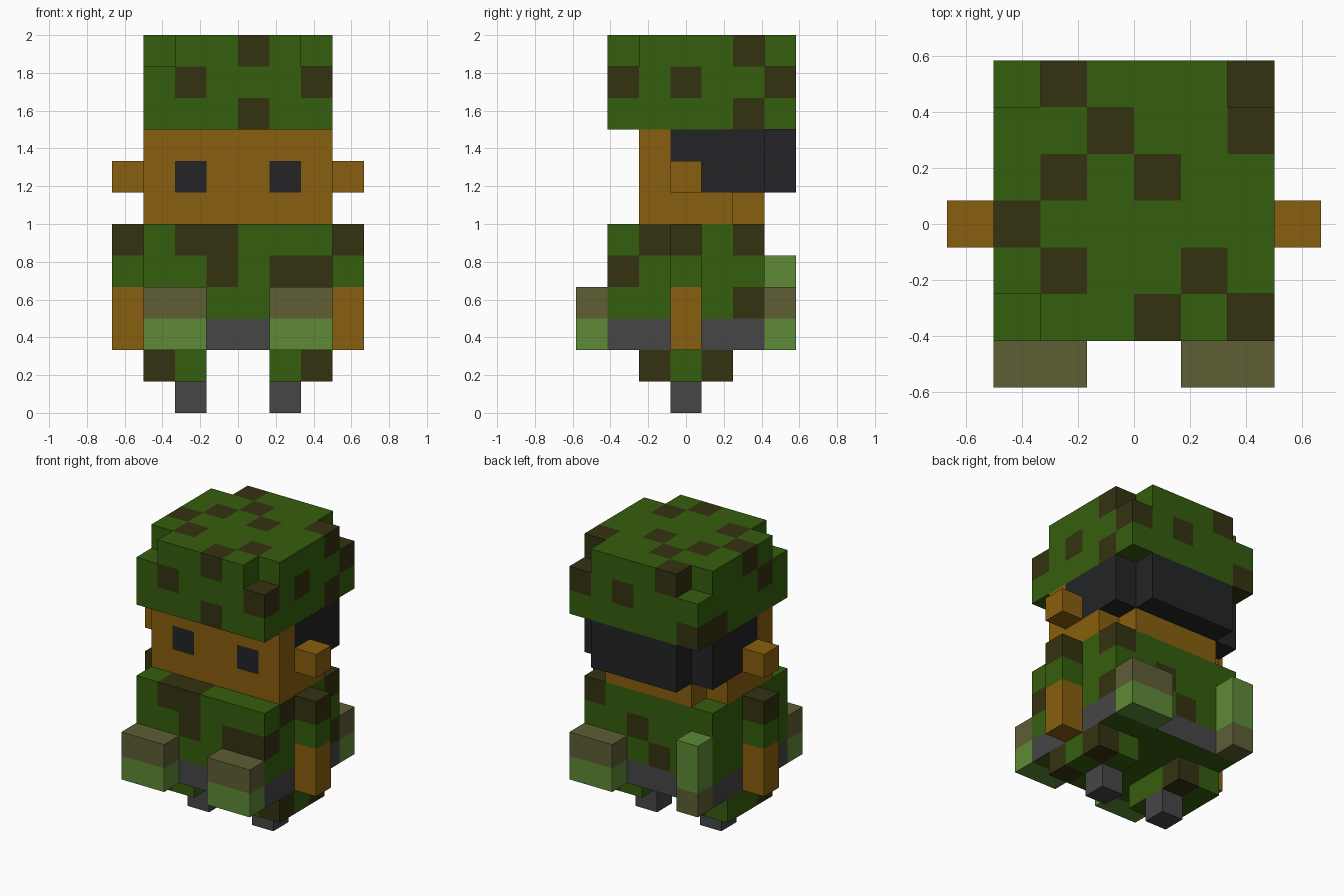
import bpy
import bmesh
from itertools import product
from mathutils import Vector

cube = bpy.data.objects.get("Cube")
if cube:
    bpy.data.objects.remove(cube, do_unlink=True)

U = 1 / 6  # edge length of one block


def linear(c):
    c /= 255
    return c / 12.92 if c <= 0.04045 else ((c + 0.055) / 1.055) ** 2.4


def material(name, rgb):
    mat = bpy.data.materials.new(name)
    col = (*[linear(c) for c in rgb], 1)
    mat.diffuse_color = col
    mat.use_nodes = True
    bsdf = mat.node_tree.nodes["Principled BSDF"]
    bsdf.inputs["Base Color"].default_value = col
    bsdf.inputs["Roughness"].default_value = 0.9
    return mat


GREEN = material("camo_green", (53, 94, 14))
BROWN = material("camo_brown", (52, 50, 16))
SKIN = material("skin", (137, 95, 14))
DARK = material("hair_black", (35, 36, 38))
KHAKI = material("pouch_khaki", (94, 94, 54))
LIME = material("pouch_lime", (94, 138, 54))
GRAY = material("belt_gray", (70, 70, 70))


def box(x0, x1, y0, y1, z0, z1):
    """Set of block cells, end indices included."""
    return set(product(range(x0, x1 + 1), range(y0, y1 + 1), range(z0, z1 + 1)))


DIRS = [Vector(d) for d in ((1, 0, 0), (-1, 0, 0), (0, 1, 0),
                            (0, -1, 0), (0, 0, 1), (0, 0, -1))]


def part(name, cells, base, accent=None, spots=(), under=None):
    """Outer skin of a group of blocks; spots take the accent colour,
    downward faces take the under colour."""
    bm = bmesh.new()
    for cell in sorted(cells):
        mid = Vector(cell) + Vector((0.5, -3.0, 0.5))
        for d in DIRS:
            if tuple(int(a + b) for a, b in zip(cell, d)) in cells:
                continue
            u = Vector((d.y, d.z, d.x)) / 2
            v = d.cross(u)
            c = mid + d / 2
            f = bm.faces.new([bm.verts.new((c + p) * U)
                              for p in (-u - v, u - v, u + v, v - u)])
            f.material_index = 1 if cell in spots else 0
            if under and d.z < 0:
                f.material_index = 1
    bmesh.ops.remove_doubles(bm, verts=bm.verts, dist=0.001)
    mesh = bpy.data.meshes.new(name)
    bm.to_mesh(mesh)
    bm.free()
    mesh.materials.append(base)
    if accent or under:
        mesh.materials.append(accent or under)
    obj = bpy.data.objects.new(name, mesh)
    bpy.context.collection.objects.link(obj)
    return obj


# Block indices: x runs -4..3, y runs 0 (front)..6 (back), z runs 0..11

# Helmet with the four top corners cut away
helmet = box(-3, 2, 1, 6, 9, 11) - set(product((-3, 2), (1, 6), (11,)))
helmet_spots = {
    (-2, 6, 11), (2, 5, 11), (-1, 5, 11), (-2, 4, 11), (0, 4, 11),
    (-3, 3, 11), (-2, 2, 11), (1, 2, 11), (0, 1, 11),
    (2, 1, 10), (2, 3, 10), (2, 6, 10), (-2, 1, 10), (0, 6, 10), (-3, 2, 10),
    (0, 1, 9), (2, 5, 9), (-3, 5, 9), (-3, 6, 9)}
part("helmet", helmet, GREEN, BROWN, helmet_spots)

# Hair wraps the back of the head
hair = box(-3, 2, 3, 5, 7, 8) | box(-2, 1, 6, 6, 7, 8)
hair -= box(-2, 1, 3, 4, 7, 8) | {(-3, 3, 7), (2, 3, 7)}
part("hair", hair, DARK)

# Head with painted eyes
head = box(-3, 2, 2, 4, 6, 8) | box(-2, 1, 5, 5, 6, 6)
part("head", head - hair, SKIN, DARK, {(-2, 2, 7), (1, 2, 7)})

# Jacket
jacket_spots = {
    (-2, 1, 5), (-1, 1, 5), (-1, 1, 4), (1, 1, 4), (2, 1, 4),
    (2, 2, 5), (2, 5, 5), (2, 5, 3), (0, 5, 4), (-1, 5, 3)}
part("jacket", box(-3, 2, 1, 5, 3, 5), GREEN, BROWN, jacket_spots)
part("belt", box(-3, 2, 1, 5, 2, 2), GRAY, under=GREEN)

# Ears, arms, legs, feet and front pouches on both sides
for side, out, inner in (("left", 3, 1), ("right", -4, -2)):
    part(f"{side}_ear", box(out, out, 3, 3, 7, 7), SKIN)
    part(f"{side}_sleeve", box(out, out, 3, 3, 4, 5), GREEN, BROWN, {(out, 3, 5)})
    part(f"{side}_forearm", box(out, out, 3, 3, 2, 3), SKIN)
    x0 = 1 if side == "left" else -3
    outer = 2 if side == "left" else -3
    back = 2 if side == "left" else -2
    part(f"{side}_leg", box(x0, x0 + 1, 2, 4, 1, 1), GREEN, BROWN,
         {(outer, 2, 1), (back, 4, 1)})
    part(f"{side}_foot", box(inner, inner, 3, 3, 0, 0), GRAY)
    part(f"{side}_front_pouch", box(x0, x0 + 1, 0, 0, 2, 3), LIME, KHAKI,
         box(x0, x0 + 1, 0, 0, 3, 3))

# Back pouch and flask
part("back_pouch", box(1, 2, 6, 6, 2, 3), LIME, KHAKI, box(1, 2, 6, 6, 3, 3))
part("back_flask", box(-3, -3, 6, 6, 2, 4), LIME, KHAKI, {(-3, 6, 2)})
